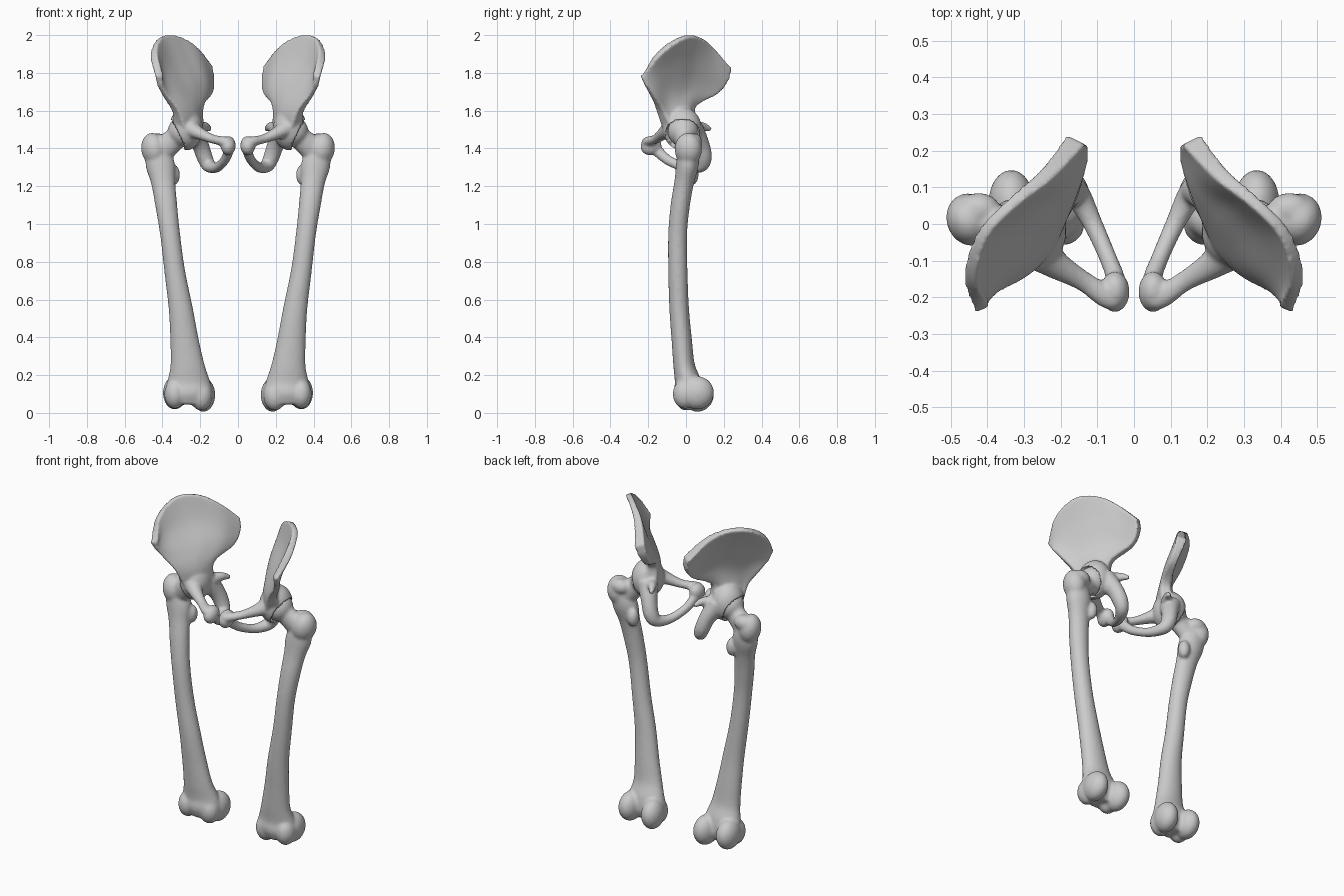
import bpy, bmesh, math
from mathutils import Vector, Matrix

if "Cube" in bpy.data.objects:
    bpy.data.objects.remove(bpy.data.objects["Cube"])


def spline(pts, n):
    """Catmull-Rom through tuples of any length."""
    P = [Vector(p) for p in pts]
    P = [P[0] * 2 - P[1]] + P + [P[-1] * 2 - P[-2]]
    out = []
    for i in range(1, len(P) - 2):
        a, b, c, d = P[i - 1:i + 3]
        for k in range(n):
            t = k / n
            out.append(0.5 * (2 * b + (c - a) * t + (2 * a - 5 * b + 4 * c - d) * t * t
                              + (3 * b - a - 3 * c + d) * t ** 3))
    return out + [P[-2]]


def loft(bm, pts, ref, n=6, sides=24):
    """Closed tube through (x, y, z, ru, rv) stations."""
    S = spline(pts, n)
    C = [Vector(s[:3]) for s in S]
    rings = []
    for i, s in enumerate(S):
        t = (C[min(i + 1, len(C) - 1)] - C[max(i - 1, 0)]).normalized()
        u = t.cross(Vector(ref)).normalized()
        v = t.cross(u)
        rings.append([bm.verts.new(C[i] + u * s[3] * math.cos(a) + v * s[4] * math.sin(a))
                      for a in (2 * math.pi * k / sides for k in range(sides))])
    for r, q in zip(rings, rings[1:]):
        for k in range(sides):
            j = (k + 1) % sides
            bm.faces.new((r[k], r[j], q[j], q[k]))
    bm.faces.new(rings[0])
    bm.faces.new(rings[-1])


def blob(bm, c, r, rot=(0, 0, 0)):
    """Ellipsoid at c with radii r, turned by rot degrees."""
    m = Matrix.Translation(c)
    for a, ax in zip(rot, 'XYZ'):
        m = m @ Matrix.Rotation(math.radians(a), 4, ax)
    bmesh.ops.create_uvsphere(bm, u_segments=32, v_segments=20, radius=1,
                              matrix=m @ Matrix.Diagonal((*r, 1)))


def sheet(bm, rows, n=6):
    """Curved plate through a grid of (x, y, z, half thickness)."""
    R = [spline(r, n) for r in rows]
    G = list(zip(*[spline(c, n) for c in zip(*R)]))
    nr, nc = len(G), len(G[0])
    A, B = [], []
    for i in range(nr):
        for j in range(nc):
            du = Vector((G[min(i + 1, nr - 1)][j] - G[max(i - 1, 0)][j])[:3])
            dv = Vector((G[i][min(j + 1, nc - 1)] - G[i][max(j - 1, 0)])[:3])
            p, nrm = Vector(G[i][j][:3]), du.cross(dv).normalized() * G[i][j][3]
            A.append(bm.verts.new(p + nrm))
            B.append(bm.verts.new(p - nrm))
    for i in range(nr - 1):
        for j in range(nc - 1):
            k = i * nc + j
            for s in (A, B):
                bm.faces.new((s[k], s[k + 1], s[k + nc + 1], s[k + nc]))
    rim = ([j for j in range(nc)] + [i * nc + nc - 1 for i in range(1, nr)]
           + [(nr - 1) * nc + j for j in range(nc - 2, -1, -1)] + [i * nc for i in range(nr - 2, 0, -1)])
    for a, b in zip(rim, rim[1:] + rim[:1]):
        bm.faces.new((A[a], A[b], B[b], B[a]))


def make(name, bm):
    bmesh.ops.recalc_face_normals(bm, faces=bm.faces)
    me = bpy.data.meshes.new(name)
    bm.to_mesh(me)
    bm.free()
    me.shade_smooth()
    ob = bpy.data.objects.new(name, me)
    bpy.context.collection.objects.link(ob)
    return ob


def fuse(ob, voxel, smooth):
    """Fuse the overlapping pieces into one skin and soften it."""
    m = ob.modifiers.new("fuse", 'REMESH')
    m.mode, m.voxel_size, m.use_smooth_shade = 'VOXEL', voxel, True
    m = ob.modifiers.new("soften", 'SMOOTH')
    m.factor, m.iterations = 0.5, smooth
    bpy.context.view_layer.update()
    me = bpy.data.meshes.new_from_object(ob.evaluated_get(bpy.context.evaluated_depsgraph_get()))
    ob.modifiers.clear()
    ob.data = me
    assert len(me.vertices) > 500, ob.name + " is empty"


def mirror(ob):
    m = ob.modifiers.new("other_side", 'MIRROR')
    m.use_mirror_merge = False


HEAD = Vector((.29, -.015, 1.49))

# thigh bone: shaft
bm = bmesh.new()
loft(bm, [(.445, .015, 1.42, .05, .055), (.413, .008, 1.32, .077, .06), (.396, -.01, 1.22, .064, .052),
          (.38, -.03, 1.1, .058, .051), (.36, -.044, .95, .053, .050), (.335, -.043, .75, .055, .051),
          (.303, -.036, .55, .064, .052), (.283, -.022, .38, .076, .054), (.268, -.01, .25, .091, .057),
          (.262, .01, .16, .115, .07), (.26, .01, .10, .125, .075), (.26, .01, .045, .105, .055)], (0, 1, 0))
# knee condyles
blob(bm, (.183, .062, .096), (.062, .086, .09), (0, 0, 8))
blob(bm, (.335, .06, .106), (.062, .088, .088))
blob(bm, (.335, -.005, .10), (.055, .065, .078))
blob(bm, (.195, 0, .09), (.06, .058, .078))
# neck, head, greater and lesser trochanters
loft(bm, [(.43, .015, 1.38, .08, .055), (.37, .0, 1.42, .065, .05), (*HEAD, .055, .055)], (0, 1, 0))
blob(bm, HEAD, (.082, .082, .082))
blob(bm, (.447, .012, 1.395), (.064, .073, .088), (0, 10, -20))
blob(bm, (.425, .04, 1.435), (.06, .045, .045))
blob(bm, (.34, .032, 1.26), (.033, .035, .055))
thigh = make("thigh_bones", bm)
fuse(thigh, .009, 5)
mirror(thigh)

# hip bone: flared wing, rows from socket up to crest, front to back
bm = bmesh.new()
sheet(bm, [
    [(.31, -.10, 1.50, .04), (.29, -.07, 1.50, .05), (.27, -.03, 1.50, .06), (.25, .0, 1.50, .06),
     (.23, .03, 1.50, .05), (.21, .06, 1.50, .04)],
    [(.335, -.14, 1.60, .026), (.30, -.105, 1.60, .035), (.27, -.06, 1.60, .045), (.245, -.02, 1.60, .045),
     (.22, .01, 1.61, .035), (.20, .04, 1.62, .025)],
    [(.39, -.18, 1.68, .018), (.335, -.12, 1.70, .02), (.285, -.05, 1.71, .024), (.235, .02, 1.72, .026),
     (.185, .09, 1.71, .028), (.15, .16, 1.69, .022)],
    [(.415, -.22, 1.74, .016), (.395, -.13, 1.81, .012), (.345, -.03, 1.85, .010), (.275, .05, 1.85, .013),
     (.20, .125, 1.81, .025), (.145, .215, 1.76, .025)],
    [(.412, -.235, 1.78, .022), (.448, -.15, 1.90, .022), (.415, -.03, 1.985, .018), (.33, .06, 1.992, .017),
     (.24, .135, 1.94, .022), (.158, .23, 1.83, .03)]])
# socket body
blob(bm, (.275, -.02, 1.505), (.09, .103, .115))
# ischium and lower ramus
loft(bm, [(.24, .03, 1.50, .065, .06), (.20, .075, 1.42, .05, .045), (.175, .092, 1.35, .045, .042),
          (.152, .075, 1.308, .036, .036), (.112, .0, 1.30, .027, .027), (.072, -.09, 1.335, .026, .024),
          (.05, -.15, 1.385, .03, .026), (.048, -.185, 1.42, .03, .03)], (1, 0, 0))
loft(bm, [(.20, .05, 1.51, .035, .035), (.17, .09, 1.515, .022, .024), (.147, .132, 1.50, .011, .012)], (0, 0, 1))
# upper ramus and pubic body
loft(bm, [(.28, -.06, 1.52, .06, .06), (.215, -.11, 1.485, .04, .036), (.14, -.155, 1.452, .028, .024),
          (.08, -.195, 1.438, .032, .026), (.05, -.21, 1.43, .028, .028)], (0, 0, 1))
blob(bm, (.052, -.185, 1.415), (.04, .057, .05), (25, 0, 0))
hip = make("hip_bones", bm)
fuse(hip, .0085, 4)

# hollow the socket: press its outer face onto a cup around the thigh head
axis, rad = Vector((.8, -.15, -.5)).normalized(), .087
for v in hip.data.vertices:
    d = v.co - HEAD
    h = d.dot(axis)
    p = (d - axis * h).length
    if p < rad and -math.sqrt(rad ** 2 - p ** 2) < h < .16:
        v.co -= axis * (h + math.sqrt(rad ** 2 - p ** 2))
hip.data.shade_smooth()
mirror(hip)
